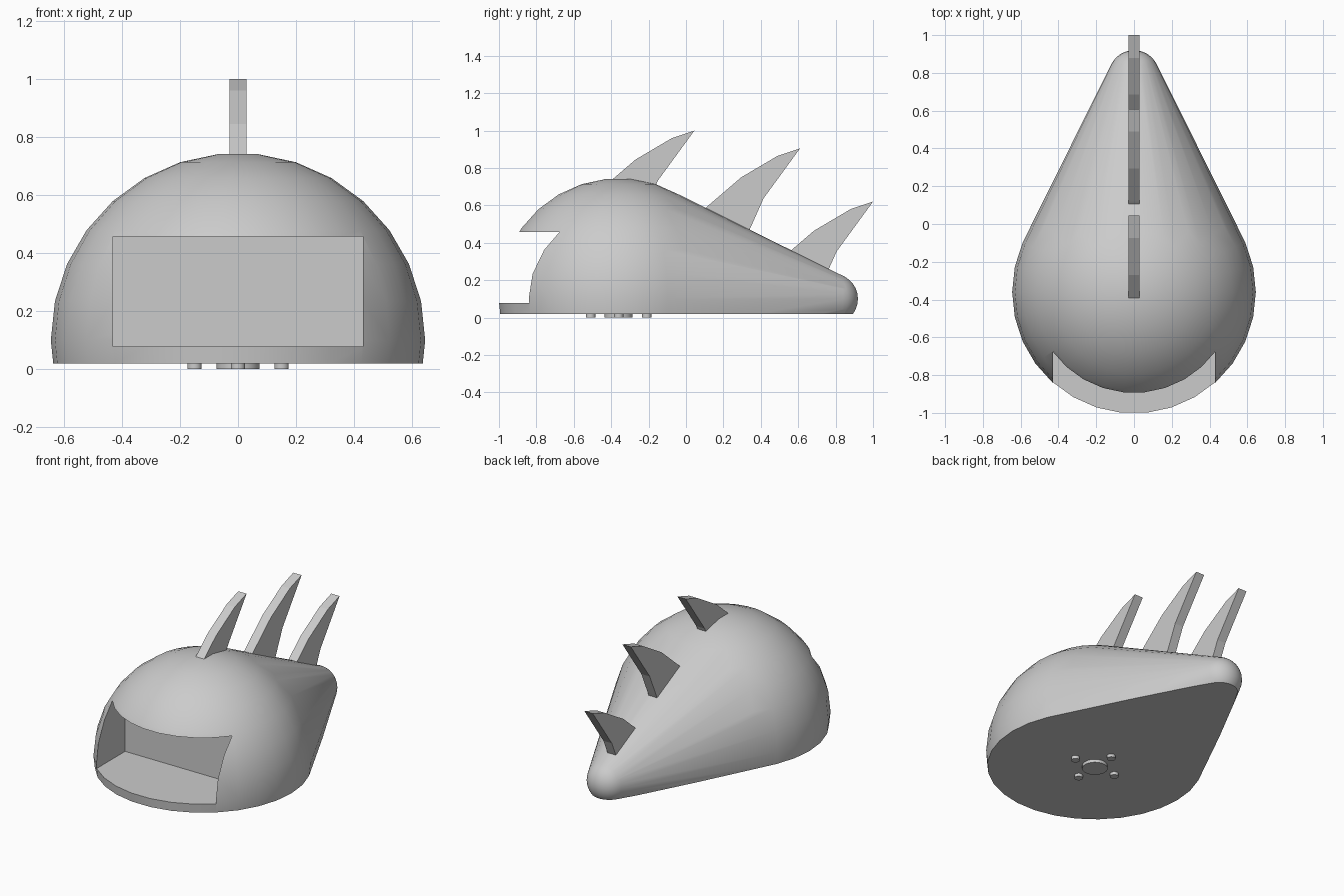
import bpy, bmesh
from math import radians, sin, cos, tau
from mathutils import Vector

old = bpy.data.objects.get("Cube")
if old:
    bpy.data.objects.remove(old)

SIDES = 30
FLOOR = 0.02          # underside of the shell
HEAD_Y = -0.36        # centre of the large round end

grey = bpy.data.materials.new("plain_grey")
grey.use_nodes = True
grey.diffuse_color = (0.6, 0.6, 0.6, 1)
grey.node_tree.nodes["Principled BSDF"].inputs["Base Color"].default_value = (0.6, 0.6, 0.6, 1)


def make_object(name, bm):
    bmesh.ops.recalc_face_normals(bm, faces=bm.faces[:])
    mesh = bpy.data.meshes.new(name)
    bm.to_mesh(mesh)
    bm.free()
    mesh.materials.append(grey)
    obj = bpy.data.objects.new(name, mesh)
    bpy.context.collection.objects.link(obj)
    return obj


def activate(obj):
    bpy.ops.object.select_all(action='DESELECT')
    obj.select_set(True)
    bpy.context.view_layer.objects.active = obj


def smooth(obj):
    activate(obj)
    bpy.ops.object.shade_smooth_by_angle(angle=radians(30))


def add_ball_points(bm, centre, radius):
    # Rings straddle the poles, so the ball has a small flat cap
    rings = SIDES // 2
    for i in range(rings):
        polar = (i + 0.5) * tau / 2 / rings
        for j in range(SIDES):
            turn = j * tau / SIDES
            bm.verts.new(Vector(centre) + radius * Vector(
                (sin(polar) * cos(turn), sin(polar) * sin(turn), cos(polar))))


def prism(name, outline, half_width):
    # Extrudes a (y, z) outline across x
    bm = bmesh.new()
    face = bm.faces.new([bm.verts.new((-half_width, y, z)) for y, z in outline])
    side = bmesh.ops.extrude_face_region(bm, geom=[face])["geom"]
    bmesh.ops.translate(bm, vec=(2 * half_width, 0, 0),
                        verts=[v for v in side if isinstance(v, bmesh.types.BMVert)])
    return make_object(name, bm)


def peg(name, x, y, radius):
    bm = bmesh.new()
    bmesh.ops.create_cone(bm, cap_ends=True, segments=SIDES,
                          radius1=radius, radius2=radius, depth=0.04)
    bmesh.ops.translate(bm, vec=(x, y, 0.02), verts=bm.verts[:])
    smooth(make_object(name, bm))


# Teardrop shell: hull around a large and a small ball, cut flat underneath
bm = bmesh.new()
add_ball_points(bm, (0, HEAD_Y, 0.1), 0.645)
add_ball_points(bm, (0, 0.785, 0.1), 0.135)
hull = bmesh.ops.convex_hull(bm, input=bm.verts[:])
bmesh.ops.delete(bm, geom=[v for v in bm.verts if not v.link_faces], context='VERTS')
bmesh.ops.dissolve_limit(bm, angle_limit=radians(0.3),
                         verts=bm.verts[:], edges=bm.edges[:])
bmesh.ops.bisect_plane(bm, geom=bm.verts[:] + bm.edges[:] + bm.faces[:],
                       plane_co=(0, 0, FLOOR), plane_no=(0, 0, 1), clear_inner=True)
bmesh.ops.holes_fill(bm, edges=[e for e in bm.edges if e.is_boundary], sides=0)
shell = make_object("shell", bm)

# Rectangular mouth cut into the front
cutter = prism("mouth_cutter",
               [(-1.2, 0.078), (-0.545, 0.078), (-0.545, 0.458), (-1.2, 0.458)], 0.43)
cutter.hide_render = True
activate(shell)
cut = shell.modifiers.new("mouth", 'BOOLEAN')
cut.operation = 'DIFFERENCE'
cut.solver = 'EXACT'
cut.object = cutter
bpy.ops.object.modifier_apply(modifier=cut.name)
bpy.data.objects.remove(cutter)
smooth(shell)

# Three swept-back fins, one outline measured from its tip
FIN = [(0, 0), (-0.12, -0.04), (-0.315, -0.155), (-0.49, -0.305),
       (-0.56, -0.37), (-0.3, -0.5), (-0.257, -0.406), (-0.195, -0.267)]
for place, tip_y, tip_z in (("front", 0.045, 1.0), ("middle", 0.61, 0.905),
                            ("rear", 1.0, 0.62)):
    prism(place + "_fin", [(tip_y + y, tip_z + z) for y, z in FIN], 0.03)

# Mounting pegs underneath
peg("centre_peg", 0, HEAD_Y, 0.075)
for name, x, y in (("left", 1, 0), ("right", -1, 0), ("front", 0, -1), ("rear", 0, 1)):
    peg(name + "_peg", x * 0.15, HEAD_Y + y * 0.15, 0.025)
